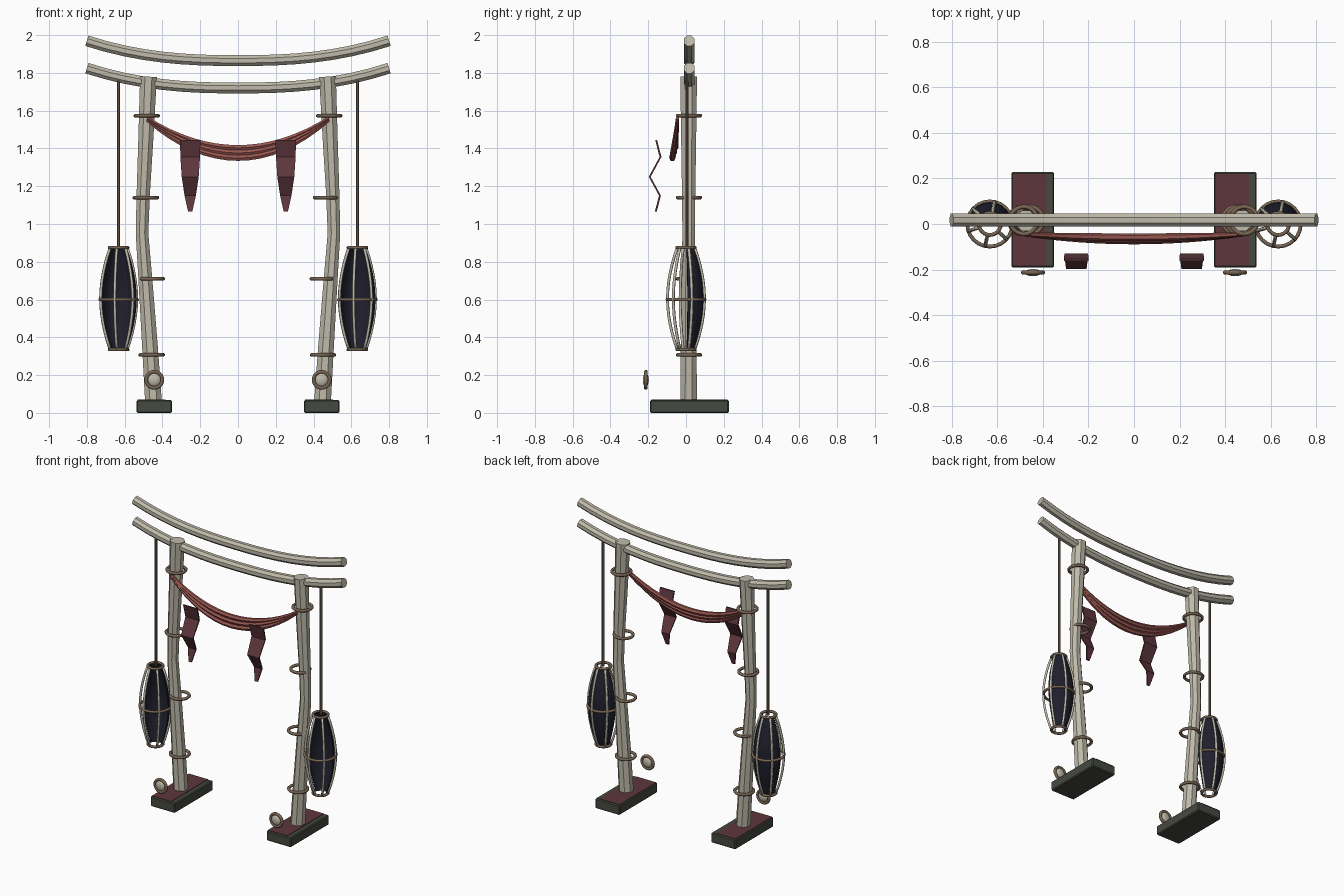
import bpy, bmesh, math
from mathutils import Vector as V

if "Cube" in bpy.data.objects:
    bpy.data.objects.remove(bpy.data.objects["Cube"])


def mat(name, rgb):
    m = bpy.data.materials.new(name)
    m.diffuse_color = (*rgb, 1)
    m.use_nodes = True
    m.node_tree.nodes["Principled BSDF"].inputs["Base Color"].default_value = m.diffuse_color
    return m


BONE = mat("pale_wood", (0.52, 0.49, 0.40))
BROWN = mat("rope_brown", (0.19, 0.13, 0.085))
RED = mat("swag_red", (0.32, 0.095, 0.08))
MAROON = mat("maroon", (0.11, 0.037, 0.046))
GREEN = mat("dark_green", (0.058, 0.067, 0.05))
NAVY = mat("navy", (0.014, 0.014, 0.027))


def finish(name, bm, material, smooth=False):
    bmesh.ops.recalc_face_normals(bm, faces=bm.faces)
    me = bpy.data.meshes.new(name)
    bm.to_mesh(me)
    bm.free()
    me.materials.append(material)
    for p in me.polygons:
        p.use_smooth = smooth
    ob = bpy.data.objects.new(name, me)
    bpy.context.collection.objects.link(ob)
    return ob


def tube(name, pts, radii, sides, material, ref, closed=False, smooth=False):
    """Sweep a regular polygon along a path; ref is never parallel to the path."""
    pts, ref, n = [V(p) for p in pts], V(ref), len(pts)
    if not isinstance(radii, (list, tuple)):
        radii = [radii] * n
    bm, rows = bmesh.new(), []
    for i, p in enumerate(pts):
        if closed:
            t = pts[(i + 1) % n] - pts[i - 1]
        else:
            t = pts[min(i + 1, n - 1)] - pts[max(i - 1, 0)]
        a = t.cross(ref).normalized()
        b = t.cross(a).normalized()
        row = []
        for k in range(sides):
            w = 2 * math.pi * (k + 0.5) / sides
            row.append(bm.verts.new(p + (a * math.cos(w) + b * math.sin(w)) * radii[i]))
        rows.append(row)
    for i in range(n if closed else n - 1):
        r, s = rows[i], rows[(i + 1) % n]
        for k in range(sides):
            j = (k + 1) % sides
            bm.faces.new((r[k], r[j], s[j], s[k]))
    if not closed:
        bm.faces.new(rows[0])
        bm.faces.new(rows[-1])
    return finish(name, bm, material, smooth)


def ring(name, c, radius, minor, flat=True):
    """Rope ring lying flat, or standing and facing the front."""
    pts = []
    for k in range(24):
        w = math.tau * k / 24
        u, v = radius * math.cos(w), radius * math.sin(w)
        pts.append(V(c) + (V((u, v, 0)) if flat else V((u, 0, v))))
    return tube(name, pts, minor, 8, BROWN, (0, 0, 1) if flat else (0, 1, 0), True, True)


def box(name, x0, x1, y0, y1, z0, z1, material, bevel=0):
    bm = bmesh.new()
    bmesh.ops.create_cube(bm, size=1)
    for v in bm.verts:
        v.co = ((x0 + x1) / 2 + v.co.x * (x1 - x0), (y0 + y1) / 2 + v.co.y * (y1 - y0),
                (z0 + z1) / 2 + v.co.z * (z1 - z0))
    if bevel:
        bmesh.ops.bevel(bm, geom=bm.edges[:], offset=bevel, segments=1, affect='EDGES')
    return finish(name, bm, material)


# Two upswept beams
for name, z in (("upper_beam", 1.865), ("lower_beam", 1.72)):
    pts = [(x, 0.017, z + 0.105 * abs(x / 0.8) ** 2.5) for x in [-0.8 + 0.1 * i for i in range(17)]]
    tube(name, pts, 0.031, 8, BONE, (0, 1, 0))

# Red swag of three folds between the posts
for k in range(3):
    pts, rad = [], []
    for i in range(17):
        u = -1 + i / 8
        s = 1 - u * u
        pts.append((0.48 * u, -0.045 - s * (0.013 + 0.007 * k), 1.56 - 0.006 * k - s * (0.157 + 0.021 * k)))
        rad.append(0.009 + 0.008 * s)
    tube(f"swag_fold_{k + 1}", pts, rad, 6, RED, (0, 1, 0))

RING_X = {-1: (-0.483, -0.488, -0.457, -0.457), 1: (0.483, 0.466, 0.448, 0.45)}
for s, side in ((-1, "left"), (1, "right")):
    # Bent post
    path = [(0.447, 0.05, 0.048), (0.466, 0.35, 0.045), (0.49, 0.7, 0.04), (0.508, 0.95, 0.036),
            (0.502, 1.15, 0.038), (0.488, 1.45, 0.043), (0.474, 1.78, 0.048)]
    tube(f"{side}_post", [(s * x, 0.014, z) for x, z, r in path], [p[2] for p in path], 8, BONE, (0, 1, 0))

    # Rope rings around the post
    for k, z in enumerate((1.574, 1.14, 0.71, 0.307)):
        ring(f"{side}_post_ring_{k + 1}", (RING_X[s][k], 0.016, z), 0.06, 0.01)

    # Foot block with a maroon top plate
    cx = s * 0.444
    box(f"{side}_foot", cx - 0.094, cx + 0.094, -0.19, 0.227, 0, 0.068, GREEN, 0.006)
    box(f"{side}_foot_plate", cx - 0.088, cx + 0.06, -0.183, 0.22, 0.064, 0.071, MAROON)

    # Round medallion in front of the foot
    mx = s * 0.443
    ring(f"{side}_medallion_rim", (mx, -0.213, 0.175), 0.043, 0.01, False)
    bm = bmesh.new()
    bmesh.ops.create_uvsphere(bm, u_segments=12, v_segments=8, radius=1)
    for v in bm.verts:
        v.co = (mx + v.co.x * 0.036, -0.213 + v.co.y * 0.016, 0.175 + v.co.z * 0.036)
    finish(f"{side}_medallion_centre", bm, BONE, True)

    # Folded pennant: zigzag strip narrowing to the tip
    px = s * 0.253
    bm, rows = bmesh.new(), []
    for z, y, w in ((1.445, -0.158, 0.054), (1.355, -0.135, 0.052), (1.25, -0.192, 0.045),
                    (1.15, -0.138, 0.03), (1.065, -0.16, 0.011)):
        rows.append([bm.verts.new((px + dx * w, y + dy, z))
                     for dx, dy in ((-1, -0.005), (1, -0.005), (1, 0.005), (-1, 0.005))])
    for a, b in zip(rows, rows[1:]):
        for k in range(4):
            j = (k + 1) % 4
            bm.faces.new((a[k], a[j], b[j], b[k]))
    bm.faces.new(rows[0])
    bm.faces.new(rows[-1])
    finish(f"{side}_pennant", bm, MAROON)

    # Hanging lantern: cord, cage ribs, hoops and half shell at the back
    lx = s * 0.632
    tube(f"{side}_lantern_cord", [(lx, 0.005, 0.875), (lx, 0.005, 1.76)], 0.009, 8, BROWN, (0, 1, 0))
    prof = [(0.047 + 0.053 * math.sin(math.pi * i / 12) ** 0.9, 0.335 + 0.54 * i / 12) for i in range(13)]
    for k in range(6):
        w = math.radians(18 + 60 * k)
        c, d = math.cos(w), math.sin(w)
        tube(f"{side}_lantern_rib_{k + 1}", [(lx + r * c, r * d, z) for r, z in prof],
             0.008, 6, BONE, (-d, c, 0), False, True)
    for part, z, r in (("top", 0.875, 0.048), ("middle", 0.6, 0.099), ("bottom", 0.335, 0.048)):
        ring(f"{side}_lantern_{part}_hoop", (lx, 0, z), r, 0.009)
    bm, rows = bmesh.new(), []
    for r, z in prof:
        rows.append([bm.verts.new((lx + (r - 0.004) * math.cos(a), (r - 0.004) * math.sin(a), z))
                     for a in [math.radians(5 + 170 * i / 10) for i in range(11)]])
    for a, b in zip(rows, rows[1:]):
        for k in range(10):
            bm.faces.new((a[k], a[k + 1], b[k + 1], b[k]))
    shell = finish(f"{side}_lantern_shell", bm, NAVY)
    mod = shell.modifiers.new("thickness", 'SOLIDIFY')
    mod.thickness = 0.006
